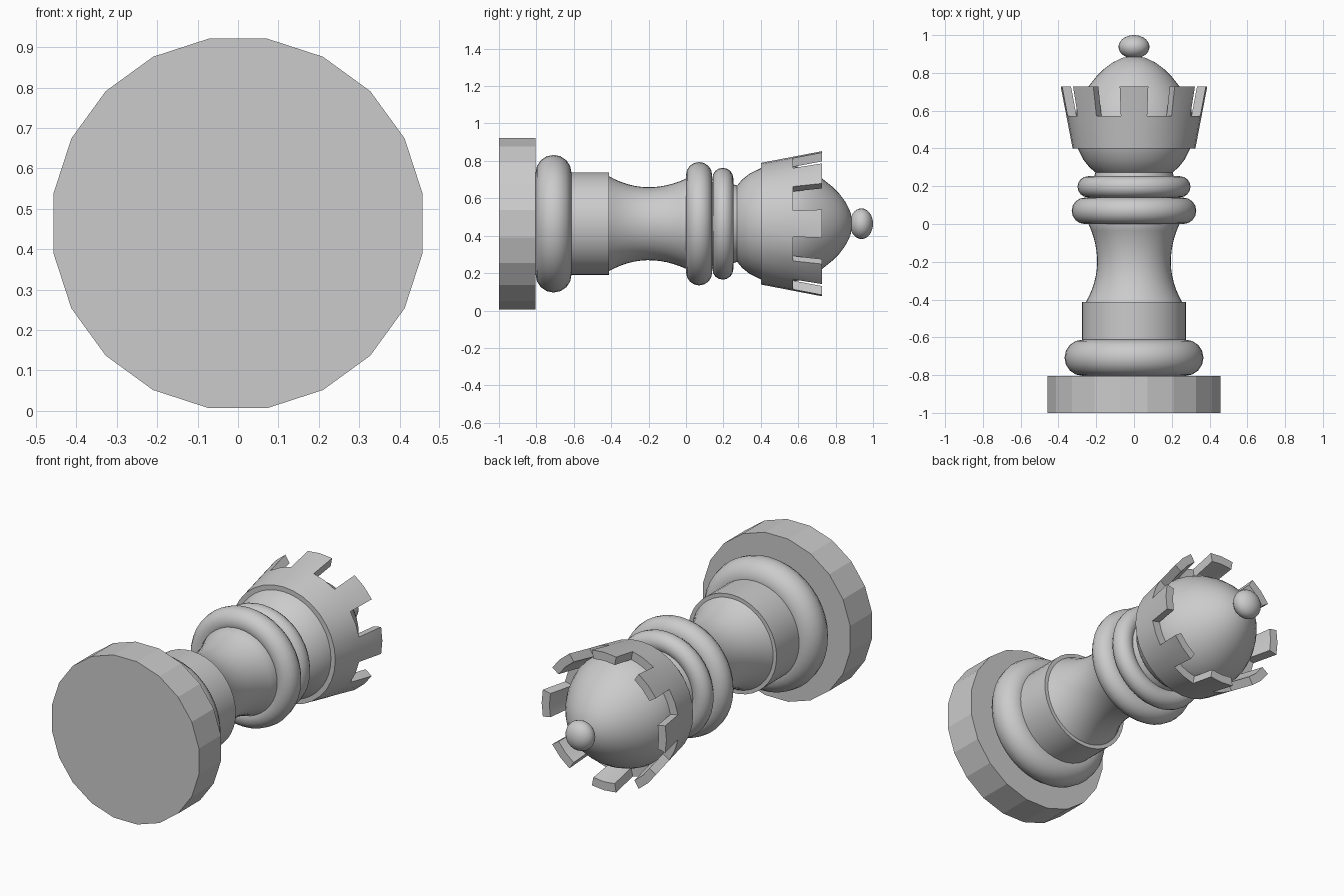
import bpy, bmesh, math
from mathutils import Vector

if "Cube" in bpy.data.objects:
    bpy.data.objects.remove(bpy.data.objects["Cube"])

CZ = 0.464  # height of the long axis, which runs along y


def point(y, r, a):
    return Vector((r * math.sin(a), y, CZ + r * math.cos(a)))


def finish(name, bm, angle):
    bmesh.ops.remove_doubles(bm, verts=bm.verts, dist=1e-5)
    bmesh.ops.recalc_face_normals(bm, faces=bm.faces)
    mesh = bpy.data.meshes.new(name)
    bm.to_mesh(mesh)
    bm.free()
    obj = bpy.data.objects.new(name, mesh)
    bpy.context.collection.objects.link(obj)
    bpy.ops.object.select_all(action='DESELECT')
    obj.select_set(True)
    bpy.context.view_layer.objects.active = obj
    bpy.ops.object.shade_smooth_by_angle(angle=math.radians(angle))
    return obj


def lathe(name, profile, n=40, closed=False, angle=35, phase=0.0):
    """Turn a (y, radius) profile around the long axis."""
    bm = bmesh.new()
    rings = [[bm.verts.new(point(y, r, phase + 2 * math.pi * i / n)) for i in range(n)]
             for y, r in profile]
    pairs = list(zip(rings, rings[1:]))
    if closed:
        pairs.append((rings[-1], rings[0]))
    for a, b in pairs:
        for i in range(n):
            j = (i + 1) % n
            bm.faces.new((a[i], a[j], b[j], b[i]))
    if not closed:
        for ring, (y, r) in ((rings[0], profile[0]), (rings[-1], profile[-1])):
            if r > 0:
                bm.faces.new(ring)
    # collapse the poles of rounded parts
    bmesh.ops.dissolve_degenerate(bm, dist=1e-6, edges=bm.edges)
    return finish(name, bm, angle)


def ring(name, y, major, minor, k=16):
    lathe(name, [(y + minor * math.sin(2 * math.pi * i / k),
                  major + minor * math.cos(2 * math.pi * i / k)) for i in range(k)],
          closed=True)


# base and lower stem
lathe("base", [(-1.0, 0.463), (-0.805, 0.463)], n=20, angle=15, phase=math.pi / 20)
ring("lower_ring", -0.708, 0.272, 0.096)
lathe("pedestal", [(-0.80, 0.275), (-0.412, 0.275)])

# waisted neck, carried up inside the collar rings
neck = []
for i in range(13):
    y = -0.415 + 0.415 * i / 12
    t = (y + 0.2) / 0.2
    neck.append((y, 0.195 + (0.052 if t < 0 else 0.046) * t * t))
lathe("neck", neck + [(0.14, 0.24), (0.272, 0.205)])

# collar rings
ring("collar_lower", 0.07, 0.26, 0.07)
ring("collar_upper", 0.197, 0.243, 0.056)

# egg-shaped head and finial ball
lathe("head", [(0.25, 0.17), (0.27, 0.20), (0.30, 0.236), (0.34, 0.268), (0.40, 0.298),
               (0.47, 0.315), (0.54, 0.317), (0.61, 0.302), (0.67, 0.277), (0.73, 0.240),
               (0.78, 0.200), (0.82, 0.160), (0.855, 0.113), (0.88, 0.06), (0.89, 0.0)])
lathe("finial", [(0.938 - 0.062 * math.cos(math.pi * i / 14),
                  0.082 * math.sin(math.pi * i / 14)) for i in range(15)], n=24)

# flared crown: wall of wedges, every second 22.5 degree span raised
LOW, MID, TOP, WALL, SEG = 0.40, 0.573, 0.728, 0.048, 32


def outer(y):
    return 0.325 + (0.388 - 0.325) * (y - LOW) / (TOP - LOW)


bm = bmesh.new()


def quad(*pts):
    bm.faces.new([bm.verts.new(point(*p)) for p in pts])


step = 2 * math.pi / SEG
for i in range(SEG):
    a, b = (i - 1) * step, i * step
    raised = i % 4 < 2
    levels = [LOW, MID, TOP] if raised else [LOW, MID]
    for y0, y1 in zip(levels, levels[1:]):
        for w in (0, WALL):
            quad((y0, outer(y0) - w, a), (y0, outer(y0) - w, b),
                 (y1, outer(y1) - w, b), (y1, outer(y1) - w, a))
    for y in (levels[0], levels[-1]):
        quad((y, outer(y), a), (y, outer(y), b),
             (y, outer(y) - WALL, b), (y, outer(y) - WALL, a))
    if raised:
        s = a if i % 4 == 0 else b
        quad((MID, outer(MID), s), (TOP, outer(TOP), s),
             (TOP, outer(TOP) - WALL, s), (MID, outer(MID) - WALL, s))
finish("crown", bm, 35)
